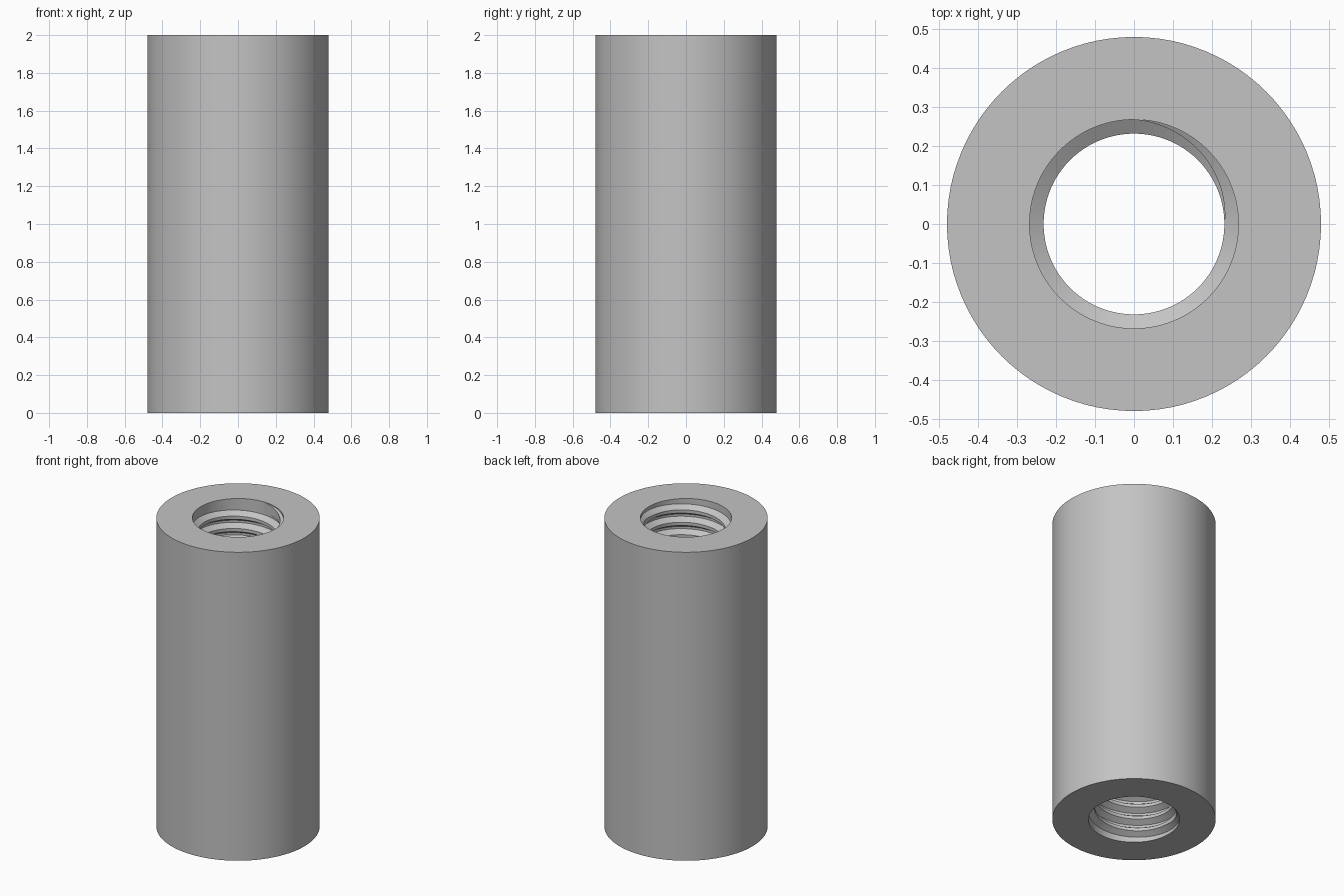
import bpy, bmesh
from math import sin, cos, pi

OUTER, ROOT, CREST, HEIGHT = 0.48, 0.268, 0.232, 2.0
PITCH = 0.08
SEGMENTS = 96

cube = bpy.data.objects.get("Cube")
if cube:
    bpy.data.objects.remove(cube, do_unlink=True)

grey = bpy.data.materials.new("plain grey")
grey.use_nodes = True
colour = (0.55, 0.55, 0.55, 1)
grey.diffuse_color = colour
grey.node_tree.nodes["Principled BSDF"].inputs["Base Color"].default_value = colour


def sweep(name, rings, closed_ring, closed_path):
    """Skin a list of point rings into one smooth object."""
    bm = bmesh.new()
    loops = [[bm.verts.new(p) for p in ring] for ring in rings]
    pairs = list(zip(loops, loops[1:]))
    if closed_path:
        pairs.append((loops[-1], loops[0]))
    count = len(rings[0])
    for a, b in pairs:
        for i in range(count if closed_ring else count - 1):
            j = (i + 1) % count
            bm.faces.new((a[i], b[i], b[j], a[j]))
    if not closed_path:
        bm.faces.new(loops[0])
        bm.faces.new(loops[-1])
    bmesh.ops.recalc_face_normals(bm, faces=bm.faces)
    mesh = bpy.data.meshes.new(name)
    bm.to_mesh(mesh)
    bm.free()
    mesh.materials.append(grey)
    obj = bpy.data.objects.new(name, mesh)
    bpy.context.collection.objects.link(obj)
    bpy.ops.object.select_all(action="DESELECT")
    obj.select_set(True)
    bpy.context.view_layer.objects.active = obj
    bpy.ops.object.shade_smooth_by_angle(angle=pi / 6)
    return obj


def around(angle, radius, z):
    return (radius * cos(angle), radius * sin(angle), z)


# Tube: rectangular wall section turned around the axis
wall = [(ROOT, 0), (OUTER, 0), (OUTER, HEIGHT), (ROOT, HEIGHT)]
sweep("tube_body",
      [[around(2 * pi * s / SEGMENTS, r, z) for r, z in wall] for s in range(SEGMENTS)],
      True, True)

# Internal thread: right-handed ridge that fades out over a quarter turn at each end
BASE_HALF, CREST_HALF = PITCH * 0.42, PITCH * 0.13
turns = round((HEIGHT - 2 * BASE_HALF) / PITCH)
rise = (HEIGHT - 2 * BASE_HALF - 0.004) / turns
steps = turns * SEGMENTS
fade = SEGMENTS // 4
rings = []
for s in range(steps + 1):
    angle = pi / 2 + 2 * pi * s / SEGMENTS
    z = BASE_HALF + 0.002 + rise * s / SEGMENTS
    height = max(0.01, min(1, s / fade, (steps - s) / fade))
    tip = ROOT - (ROOT - CREST) * height
    half = BASE_HALF + (CREST_HALF - BASE_HALF) * height
    rings.append([around(angle, ROOT + 0.001, z - BASE_HALF), around(angle, tip, z - half),
                  around(angle, tip, z + half), around(angle, ROOT + 0.001, z + BASE_HALF)])
sweep("thread_ridge", rings, True, False)
